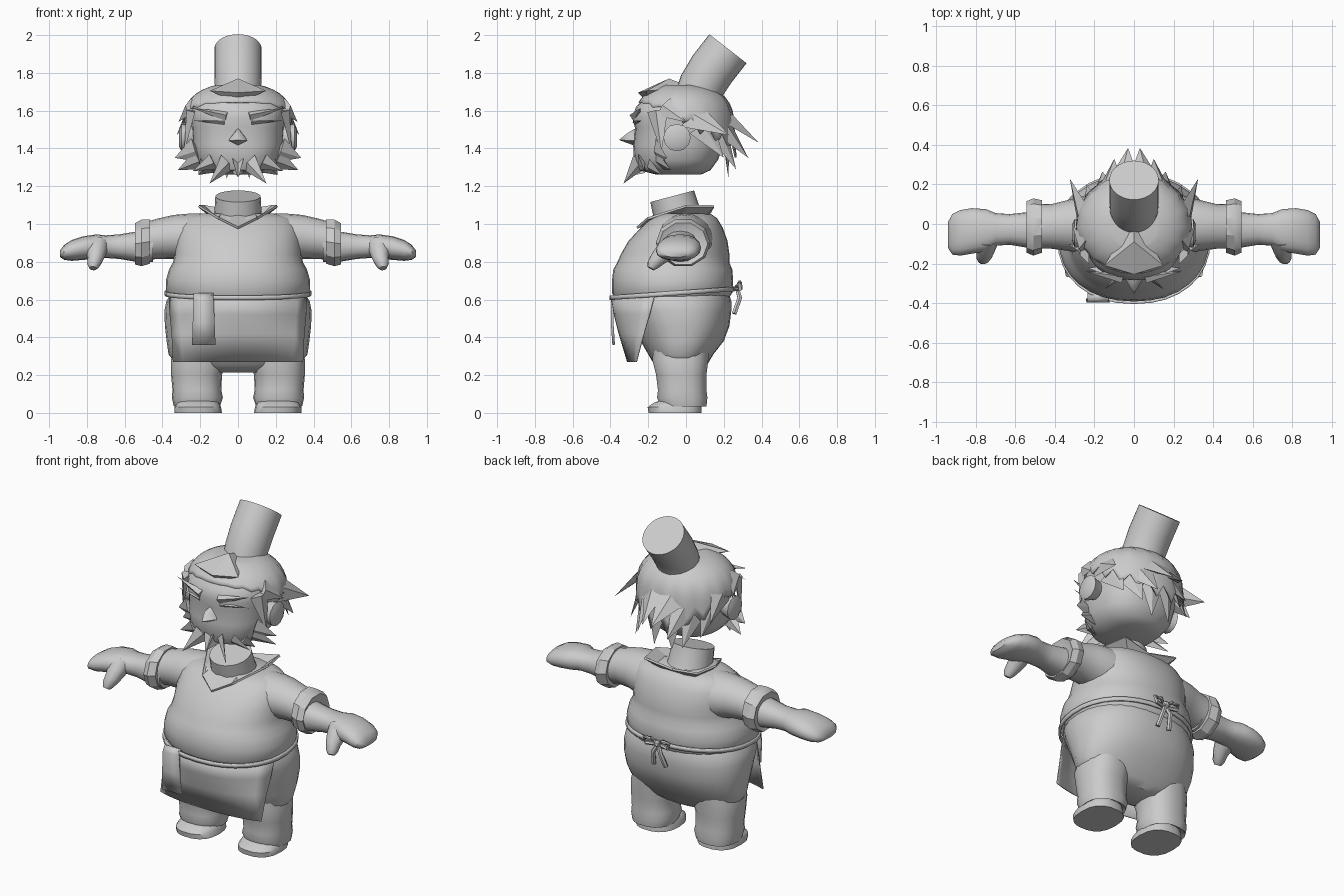
import bpy, bmesh, math
from mathutils import Vector

grey = bpy.data.materials.new("plain_grey")
grey.diffuse_color = (0.6, 0.6, 0.6, 1)


def make(name, verts, faces, angle=40, mirror=False, thick=0):
    me = bpy.data.meshes.new(name)
    me.from_pydata([tuple(v) for v in verts], [], faces)
    bm = bmesh.new()
    bm.from_mesh(me)
    bmesh.ops.recalc_face_normals(bm, faces=bm.faces)
    bm.to_mesh(me)
    bm.free()
    me.materials.append(grey)
    ob = bpy.data.objects.new(name, me)
    bpy.context.collection.objects.link(ob)
    if mirror:
        ob.modifiers.new("mirror", 'MIRROR').use_mirror_merge = False
    if thick:
        ob.modifiers.new("thickness", 'SOLIDIFY').thickness = thick
    if angle:
        bpy.ops.object.select_all(action='DESELECT')
        ob.select_set(True)
        bpy.context.view_layer.objects.active = ob
        bpy.ops.object.shade_smooth_by_angle(angle=math.radians(angle))
    return ob


def bridge(rows, n, closed=True):
    return [(r * n + i, r * n + (i + 1) % n, (r + 1) * n + (i + 1) % n, (r + 1) * n + i)
            for r in range(rows - 1) for i in range(n if closed else n - 1)]


def oval(i, n, power):
    t = 2 * math.pi * i / n
    return [math.copysign(abs(f) ** (2 / power), f) for f in (math.cos(t), math.sin(t))]


def loft(name, rings, axis='z', n=20, power=2.0, **kw):
    """Rings: position, low and high in first cross axis, low and high in second."""
    verts = []
    for p, a0, a1, b0, b1 in rings:
        for i in range(n):
            c, s = oval(i, n, power)
            u, v = (a0 + a1) / 2 + (a1 - a0) / 2 * c, (b0 + b1) / 2 + (b1 - b0) / 2 * s
            verts.append((u, v, p) if axis == 'z' else (p, u, v))
    faces = bridge(len(rings), n) + [tuple(range(n)), tuple(range(len(verts) - n, len(verts)))]
    return make(name, verts, faces, **kw)


def tube(name, pts, radii, n=16, **kw):
    """Round sections swept along a path."""
    verts = []
    for k, p in enumerate(pts):
        d = (Vector(pts[min(k + 1, len(pts) - 1)]) - Vector(pts[max(k - 1, 0)])).normalized()
        a = Vector((1, 0, 0)) if abs(d.x) < 0.8 else Vector((0, 1, 0))
        a = (a - d * a.dot(d)).normalized()
        b = d.cross(a)
        for i in range(n):
            c, s = oval(i, n, 2)
            verts.append(Vector(p) + (a * c + b * s) * radii[k])
    faces = bridge(len(pts), n) + [tuple(range(n)), tuple(range(len(verts) - n, len(verts)))]
    return make(name, verts, faces, **kw)


def locks(name, items, centre=(0, -0.03, 1.5)):
    """Flat-sided locks: base point, tip point, half width, half thickness."""
    verts, faces = [], []
    for base, tip, w, h in items:
        base, tip, k = Vector(base), Vector(tip), len(verts)
        d = (tip - base).normalized()
        side = d.cross(base - Vector(centre)).normalized()
        up = side.cross(d)
        verts += [base + side * w, base + up * h, base - side * w, base - up * h, tip]
        faces += [(k + i, k + (i + 1) % 4, k + 4) for i in range(4)]
        faces.append((k, k + 1, k + 2, k + 3))
    return make(name, verts, faces, angle=0, mirror=True)


# Shirt, with a belly roll above the waist
loft("shirt", [(0.605, -.355, .355, -.375, .225), (0.635, -.38, .38, -.392, .245),
               (0.70, -.382, .382, -.392, .25), (0.76, -.365, .365, -.385, .245),
               (0.795, -.345, .345, -.365, .23), (0.84, -.335, .335, -.345, .23),
               (0.91, -.335, .335, -.305, .22), (0.98, -.325, .325, -.24, .195),
               (1.03, -.29, .29, -.185, .165), (1.055, -.20, .20, -.145, .13)], n=32, power=2.2)
loft("sleeve", [(.14, -.16, .15, .76, 1.057), (.26, -.15, .14, .79, 1.055), (.34, -.135, .12, .815, 1.048),
                (.42, -.125, .10, .815, 1.03), (.49, -.125, .10, .81, 1.01)], axis='x', mirror=True)
loft("sleeve_cuff", [(.465, -.12, .10, .80, 1.01), (.465, -.145, .12, .785, 1.03),
                     (.51, -.16, .13, .77, 1.03), (.545, -.145, .115, .78, 1.01),
                     (.53, -.12, .08, .81, .97)], axis='x', n=10, mirror=True, angle=30)

# Arms, mitten hands and thumbs
loft("arm", [(.45, -.125, .075, .80, .98), (.54, -.12, .06, .80, .96), (.63, -.105, .05, .815, .945),
             (.70, -.11, .055, .82, .94), (.75, -.14, .075, .815, .945), (.82, -.15, .08, .81, .935),
             (.88, -.16, .07, .805, .915), (.92, -.155, .05, .81, .89), (.942, -.12, .01, .825, .86)],
     axis='x', n=16, power=2.3, mirror=True)
tube("thumb", [(.745, -.07, .885), (.75, -.115, .85), (.755, -.15, .815), (.765, -.175, .785), (.768, -.187, .765)],
     [.062, .054, .043, .034, .02], n=10, mirror=True)

# Neck and flared collar meeting in a V at the front
tube("neck", [(0, -.02, .98), (0, -.05, 1.06), (0, -.073, 1.147)], [.135, .125, .12], n=20)
outer = [(0, -.262, .985), (.1, -.205, 1.035), (.205, .0, 1.10), (.18, .145, 1.10), (0, .125, 1.07)]
inner = [(0, -.17, 1.05), (.09, -.125, 1.055), (.13, -.02, 1.04), (.11, .08, 1.035), (0, .10, 1.03)]
make("collar", outer + inner, bridge(2, 5, False), angle=0, mirror=True, thick=0.012)

# Trousers, turned hems and shoes
loft("trousers_seat", [(0.215, -.20, .20, -.11, .07), (0.25, -.32, .32, -.165, .11), (0.31, -.368, .368, -.20, .145),
                       (0.38, -.378, .378, -.24, .20), (0.46, -.387, .387, -.28, .23), (0.54, -.39, .39, -.32, .24),
                       (0.59, -.38, .38, -.35, .24), (0.625, -.36, .36, -.36, .23)], n=28, power=2.3)
loft("trouser_leg", [(0.055, .12, .31, -.11, .08), (0.035, .095, .34, -.135, .11), (0.08, .08, .35, -.155, .115),
                     (0.12, .088, .347, -.15, .11), (0.20, .085, .354, -.16, .11), (0.28, .06, .355, -.18, .12),
                     (0.40, .08, .32, -.17, .12)], n=18, power=2.4, mirror=True)
loft("shoe", [(0, .085, .335, -.20, .085), (0.03, .09, .335, -.205, .085), (0.055, .10, .325, -.17, .08),
              (0.075, .13, .30, -.11, .06)], n=18, power=2.5, mirror=True)

# Apron panel wrapping round the belly
cols = 15
apron = []
for z, half, front, side in [(.615, .367, -.398, -.17), (.52, .362, -.382, -.195),
                             (.42, .352, -.357, -.225), (.27, .345, -.312, -.265)]:
    for i in range(cols):
        s = 2 * i / (cols - 1) - 1
        apron.append((half * s, front + (side - front) * abs(s) ** 2.5, z))
make("apron", apron, bridge(4, cols, False), thick=0.006)

# Towel tucked into the apron
towel = [(x, y, z) for y, z in [(-.34, .615), (-.38, .635), (-.398, .60), (-.398, .48), (-.39, .36)]
         for x in (-.235 + (.635 - z) * -.03, -.13 + (.635 - z) * .04)]
make("towel", towel, bridge(5, 2, False), thick=0.014, angle=30)

# Apron string with a bow at the back
string = []
for low in (-.012, .012):
    for i in range(32):
        c, s = oval(i, 32, 2.2)
        y = -.073 + .332 * s
        string.append((.388 * c, y, .638 + .07 * y + low))
make("apron_string", string, bridge(2, 32), thick=0.012)
tube("bow_loop", [(0, .265, .66), (.04, .285, .69), (.085, .285, .685), (.075, .285, .655), (0, .265, .655)],
     [.01, .012, .012, .012, .01], n=6, mirror=True)
tube("bow_tail", [(0, .27, .66), (.025, .285, .61), (.04, .255, .525)], [.012, .014, .014], n=6, mirror=True)
bpy.ops.mesh.primitive_ico_sphere_add(subdivisions=1, radius=.024, location=(0, .28, .665))
bpy.context.object.name = "bow_knot"
bpy.context.object.data.materials.append(grey)

# Head
loft("head", [(1.262, -.10, .10, -.16, .08), (1.285, -.18, .18, -.25, .13), (1.34, -.225, .225, -.275, .17),
              (1.42, -.24, .24, -.28, .2), (1.51, -.245, .245, -.27, .21), (1.56, -.25, .25, -.285, .21),
              (1.62, -.25, .25, -.265, .21), (1.68, -.2, .2, -.21, .18)], n=24, power=2.4)
nose = [(0, -.26, 1.51), (.055, -.26, 1.44), (0, -.26, 1.41), (-.055, -.26, 1.44),
        (0, -.355, 1.445), (.016, -.305, 1.485), (-.016, -.305, 1.485)]
make("nose", nose, [(0, 1, 5), (1, 4, 5), (1, 2, 4), (2, 3, 4), (3, 6, 4), (3, 0, 6), (0, 5, 6), (4, 6, 5)], angle=70)
loft("ear", [(.22, -.09, .0, 1.41, 1.51), (.27, -.115, .012, 1.39, 1.525), (.30, -.12, .025, 1.385, 1.53),
             (.312, -.09, .0, 1.41, 1.50)], axis='x', n=12, mirror=True)
locks("eyebrow", [((.06, -.272, 1.57), (.245, -.24, 1.615), .026, .028),
                  ((.07, -.268, 1.538), (.245, -.235, 1.548), .012, .016)])

# Hair cap with a jagged hem, high over the brow and flaring at the nape
seg, rows = 36, 9
hair = []
for r in range(rows):
    for i in range(seg):
        c, s = oval(i, seg, 2)
        back = (1 + s) / 2
        hem = 1.645 - .24 * back ** 1.5 + (.04 if i % 2 else -.055) * back
        z = 1.735 + (hem - 1.735) * (r / (rows - 1)) ** 1.6
        k = (1 - (max(z - 1.53, 0) / .215) ** 2.4) ** (1 / 2.4)
        k *= 1 + .35 * max(1.53 - z, 0) * max(s, 0)
        hair.append((.295 * k * c, -.015 + (.27 if s > 0 else .262) * k * s, z))
make("hair_cap", hair, bridge(rows, seg) + [tuple(range(seg))], angle=35, thick=0.01)

# Locks at the back, temples and sideburns
locks("hair_locks", [
    ((.06, .20, 1.58), (.03, .385, 1.43), .10, .035), ((.13, .18, 1.53), (.10, .33, 1.35), .09, .035),
    ((.05, .21, 1.47), (.06, .225, 1.24), .075, .02), ((.17, .16, 1.50), (.16, .265, 1.29), .08, .025),
    ((.25, .02, 1.58), (.325, .23, 1.47), .085, .03), ((.23, .08, 1.52), (.24, .20, 1.35), .08, .025),
    ((.255, -.12, 1.62), (.315, .0, 1.54), .06, .025), ((.25, -.15, 1.60), (.285, -.13, 1.38), .06, .025)])
locks("beard", [
    ((.22, -.15, 1.39), (.335, -.10, 1.35), .07, .022), ((.20, -.14, 1.34), (.32, -.08, 1.285), .06, .022),
    ((.16, -.19, 1.31), (.21, -.13, 1.26), .055, .022), ((.06, -.255, 1.325), (.15, -.33, 1.215), .055, .018),
    ((.13, -.235, 1.33), (.24, -.22, 1.28), .05, .02), ((.0, -.25, 1.31), (.005, -.315, 1.25), .06, .015)])

# Forelock jutting over the brow
lock = [(0, -.09, 1.77), (.15, -.21, 1.705), (0, -.255, 1.695), (-.15, -.21, 1.705), (0, -.20, 1.64), (0, .04, 1.72)]
make("forelock", lock, [(0, 1, 2), (0, 2, 3), (1, 4, 2), (2, 4, 3), (0, 5, 1), (0, 3, 5), (1, 5, 4), (3, 4, 5)], angle=0)

# Topknot
tube("topknot", [(0, .06, 1.66), (0, .085, 1.735), (0, .138, 1.82), (0, .222, 1.928)],
     [.122, .123, .125, .125], n=28)
